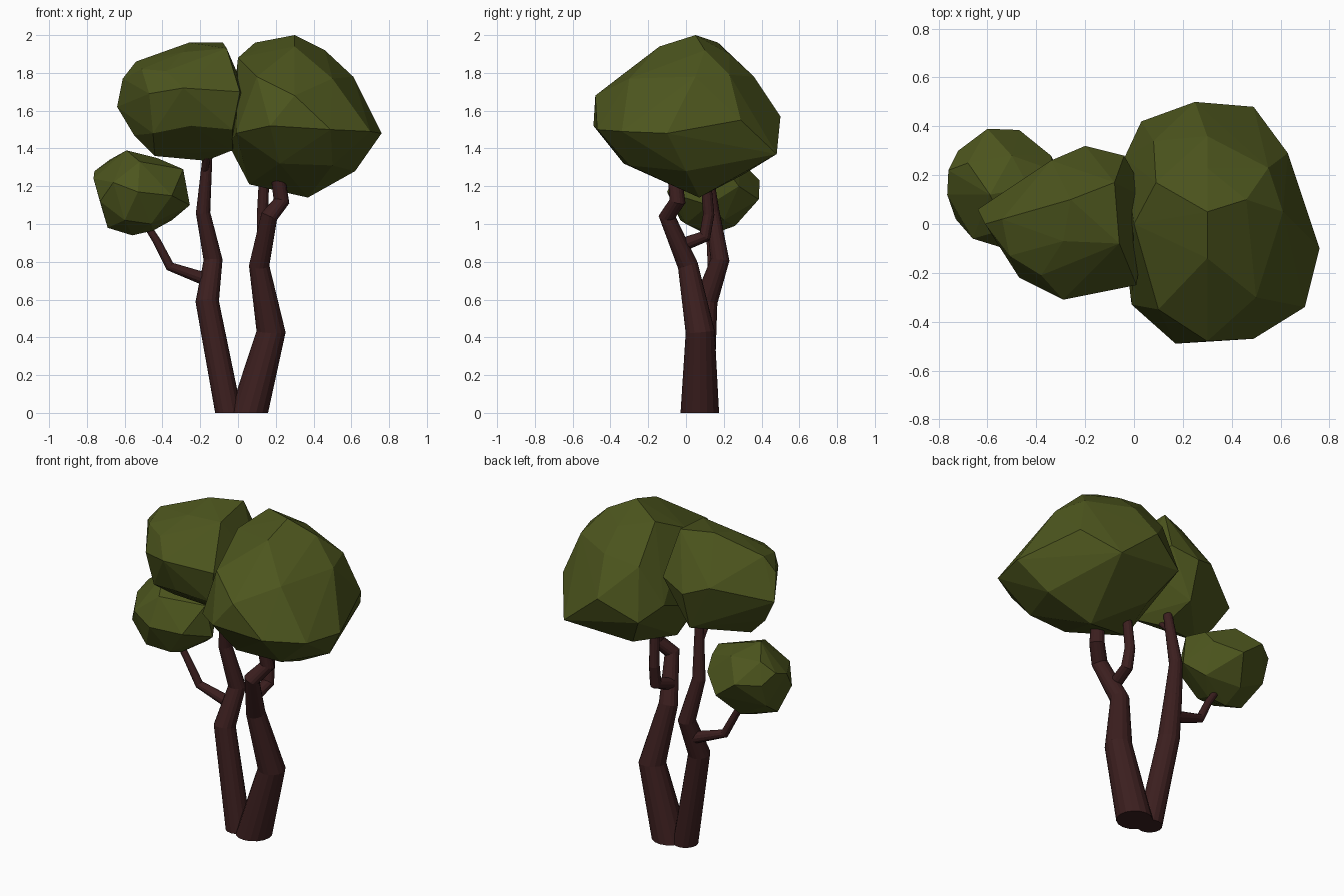
import bpy, bmesh, math
from mathutils import Vector


def material(name, rgb):
    m = bpy.data.materials.new(name)
    m.diffuse_color = (*rgb, 1)
    return m


leaf = material("leaf green", (0.073, 0.091, 0.0125))
bark = material("dark brown bark", (0.045, 0.0135, 0.0135))


def finish(bm, name, mat):
    bmesh.ops.recalc_face_normals(bm, faces=bm.faces[:])
    me = bpy.data.meshes.new(name)
    bm.to_mesh(me)
    bm.free()
    me.materials.append(mat)
    bpy.context.collection.objects.link(bpy.data.objects.new(name, me))


def limb(name, path, sides=16, flat_base=False):
    """Tapered tube with mitred bends; path holds (x, y, z, radius)."""
    bm = bmesh.new()
    pts = [Vector(p[:3]) for p in path]
    rings = []
    for i, p in enumerate(pts):
        d_in = (p - pts[max(i - 1, 0)]).normalized()
        d_out = (pts[min(i + 1, len(pts) - 1)] - p).normalized()
        t = Vector((0, 0, 1)) if flat_base and i == 0 else (d_in + d_out).normalized()
        q = Vector((0, 0, 1)).rotation_difference(t)
        r = path[i][3]
        rings.append([bm.verts.new(p + q @ Vector((r * math.cos(a), r * math.sin(a), 0)))
                      for a in (2 * math.pi * k / sides for k in range(sides))])
    for a, b in zip(rings, rings[1:]):
        for k in range(sides):
            n = (k + 1) % sides
            bm.faces.new((a[k], a[n], b[n], b[k]))
    bm.faces.new(rings[0])
    bm.faces.new(rings[-1])
    finish(bm, name, bark)


def clump(name, corners):
    """Faceted foliage: convex hull round a few corner points."""
    bm = bmesh.new()
    for c in corners:
        bm.verts.new(c)
    bmesh.ops.convex_hull(bm, input=bm.verts[:])
    bmesh.ops.delete(bm, geom=[v for v in bm.verts if not v.link_faces], context='VERTS')
    finish(bm, name, leaf)


# Trunks
limb("right_trunk", [(0.057, 0.073, 0, 0.102), (0.175, 0.075, 0.43, 0.077),
                     (0.112, 0.010, 0.78, 0.054), (0.165, -0.10, 1.04, 0.045),
                     (0.230, -0.045, 1.12, 0.043), (0.205, -0.065, 1.30, 0.036)], flat_base=True)
limb("left_trunk", [(-0.05, 0.075, 0, 0.071), (-0.163, 0.105, 0.59, 0.062),
                    (-0.132, 0.18, 0.81, 0.050), (-0.185, 0.14, 1.06, 0.038),
                    (-0.16, 0.10, 1.38, 0.025)], flat_base=True)

# Branches
limb("back_branch", [(0.12, -0.02, 0.89, 0.036), (0.135, 0.10, 0.935, 0.034),
                     (0.13, 0.12, 1.05, 0.030), (0.14, 0.10, 1.30, 0.026)], 12)
limb("side_branch", [(-0.15, 0.16, 0.70, 0.036), (-0.36, 0.14, 0.775, 0.025),
                     (-0.43, 0.13, 0.91, 0.021), (-0.50, 0.13, 1.02, 0.018)], 12)
limb("top_twig", [(-0.175, 0.12, 1.27, 0.020), (-0.165, 0.03, 1.36, 0.016)], 12)

# Foliage
clump("large_foliage", [
    (0.30, 0.05, 2.00), (0.09, 0.17, 1.96), (0.46, 0.10, 1.92), (0.30, -0.14, 1.94),
    (0.00, 0.00, 1.88), (0.61, 0.05, 1.78), (0.30, 0.36, 1.78), (0.55, 0.23, 1.79),
    (0.10, -0.35, 1.78), (0.50, -0.30, 1.77), (0.30, -0.48, 1.68), (0.17, -0.49, 1.52),
    (0.49, -0.47, 1.50), (0.70, -0.34, 1.49), (0.76, -0.10, 1.48), (0.63, 0.29, 1.55),
    (0.49, 0.48, 1.37), (0.25, 0.50, 1.57), (0.03, 0.42, 1.45), (-0.04, 0.27, 1.52),
    (-0.01, -0.33, 1.48), (-0.05, 0.00, 1.42), (0.37, 0.07, 1.14), (0.62, 0.00, 1.28),
    (0.06, 0.00, 1.21), (0.22, -0.33, 1.32), (0.50, -0.30, 1.31), (0.15, 0.30, 1.26),
    (0.30, 0.23, 1.90), (0.08, 0.34, 1.75)])
clump("medium_foliage", [
    (-0.26, 0.10, 1.96), (-0.08, 0.17, 1.96), (-0.54, 0.02, 1.86), (-0.06, -0.08, 1.93),
    (-0.29, -0.07, 1.91), (-0.61, 0.00, 1.77), (-0.64, 0.06, 1.62), (-0.47, -0.22, 1.69),
    (-0.29, -0.31, 1.72), (0.01, -0.25, 1.70), (-0.34, 0.26, 1.70), (-0.20, 0.32, 1.65),
    (-0.04, 0.28, 1.70), (-0.25, -0.24, 1.52), (-0.55, 0.02, 1.47), (-0.44, 0.00, 1.36),
    (-0.17, 0.05, 1.335), (-0.03, -0.08, 1.39), (-0.20, 0.25, 1.42), (0.06, 0.10, 1.65),
    (-0.03, -0.22, 1.50), (-0.51, -0.13, 1.82), (-0.38, -0.21, 1.81), (-0.45, -0.17, 1.48)])
clump("small_foliage", [
    (-0.59, 0.12, 1.39), (-0.43, 0.15, 1.35), (-0.29, 0.10, 1.29), (-0.255, 0.12, 1.10),
    (-0.45, 0.10, 0.965), (-0.56, 0.12, 0.94), (-0.69, 0.10, 0.98), (-0.765, 0.12, 1.24),
    (-0.76, 0.22, 1.28), (-0.60, 0.39, 1.23), (-0.47, 0.385, 1.13), (-0.34, 0.28, 1.20),
    (-0.66, -0.06, 1.22), (-0.53, -0.10, 1.17), (-0.35, -0.04, 1.15), (-0.55, 0.26, 0.99),
    (-0.60, -0.03, 1.02), (-0.68, 0.25, 1.34), (-0.50, 0.28, 1.34), (-0.52, -0.02, 1.33),
    (-0.72, 0.25, 1.08), (-0.35, 0.20, 1.02), (-0.72, 0.30, 1.22), (-0.46, 0.0, 1.00),
    (-0.33, 0.22, 1.28), (-0.73, 0.02, 1.12)])
